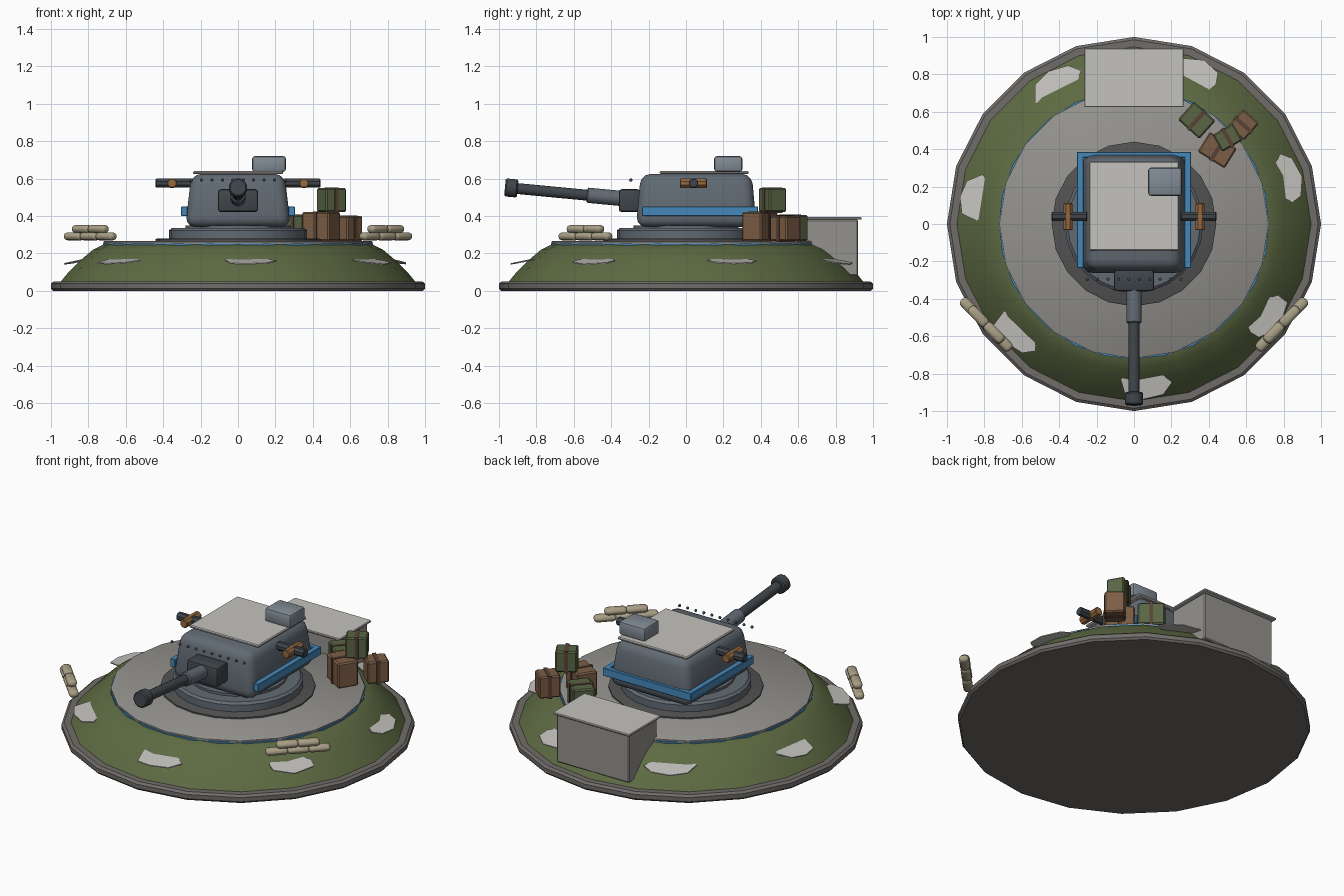
import bpy, bmesh, random
from math import sin, cos, pi, radians, atan2
from mathutils import Vector, Matrix

if "Cube" in bpy.data.objects:
    bpy.data.objects.remove(bpy.data.objects["Cube"])

random.seed(4)

def mat(name, *rgb):
    m = bpy.data.materials.new(name)
    m.diffuse_color = (*rgb, 1)
    m.use_nodes = True
    m.node_tree.nodes["Principled BSDF"].inputs["Base Color"].default_value = m.diffuse_color
    return m

GRASS = mat("grass", 0.11, 0.145, 0.055)
STONE = mat("stone", 0.30, 0.29, 0.27)
EDGE = mat("dark_stone", 0.16, 0.15, 0.14)
PALE = mat("pale_panel", 0.55, 0.54, 0.51)
STEEL = mat("steel", 0.12, 0.145, 0.17)
HATCH = mat("hatch_steel", 0.22, 0.26, 0.30)
DARK = mat("dark_metal", 0.05, 0.06, 0.07)
RING = mat("ring_metal", 0.085, 0.085, 0.085)
BLUE = mat("blue_trim", 0.06, 0.25, 0.50)
BROWN = mat("brown", 0.20, 0.11, 0.06)
OLIVE = mat("olive", 0.10, 0.13, 0.06)
STRAP = mat("strap", 0.10, 0.055, 0.035)
SAND = mat("sandbag", 0.40, 0.35, 0.24)
COPPER = mat("copper", 0.30, 0.14, 0.05)

def finish(bm, name, m, angle=35):
    bmesh.ops.recalc_face_normals(bm, faces=bm.faces)
    me = bpy.data.meshes.new(name)
    bm.to_mesh(me)
    bm.free()
    me.materials.append(m)
    me.polygons.foreach_set("use_smooth", [True] * len(me.polygons))
    me.set_sharp_from_angle(angle=radians(angle))
    ob = bpy.data.objects.new(name, me)
    bpy.context.collection.objects.link(ob)
    return ob

def lathe(name, profile, m, n=20, axis=None, angle=35, turn=0):
    """Closed solid of revolution; profile is (radius, height); axis=(start, end) re-aims it."""
    bm = bmesh.new()
    rings = [[bm.verts.new((r * cos(turn + 2 * pi * i / n), r * sin(turn + 2 * pi * i / n), z))
              for i in range(n)] for r, z in profile]
    for a, b in zip(rings, rings[1:]):
        for i in range(n):
            bm.faces.new((a[i], a[(i + 1) % n], b[(i + 1) % n], b[i]))
    bm.faces.new(rings[0])
    bm.faces.new(rings[-1])
    if axis:
        p, q = Vector(axis[0]), Vector(axis[1])
        rot = (q - p).to_track_quat('Z', 'Y').to_matrix().to_4x4()
        bm.transform(Matrix.Translation(p) @ rot)
    return finish(bm, name, m, angle)

def rod(name, p, q, r, m, n=10):
    L = (Vector(q) - Vector(p)).length
    c = r * 0.15
    return lathe(name, [(r - c, 0), (r, c), (r, L - c), (r - c, L)], m, n, (p, q), turn=pi / n)

def box(name, centre, size, m, bevel=0.0, seg=1, rot=0.0, taper=(1, 1), angle=35):
    bm = bmesh.new()
    bmesh.ops.create_cube(bm, size=1)
    for v in bm.verts:
        top = v.co.z > 0
        v.co = Vector(v.co) * Vector((1, 1, 1)).x
        v.co.x *= size[0] * (taper[0] if top else 1)
        v.co.y *= size[1] * (taper[1] if top else 1)
        v.co.z *= size[2]
    if bevel:
        bmesh.ops.bevel(bm, geom=bm.edges[:], offset=bevel, segments=seg, profile=0.5,
                        affect='EDGES', clamp_overlap=True)
    bm.transform(Matrix.Translation(centre) @ Matrix.Rotation(rot, 4, 'Z'))
    return finish(bm, name, m, angle)

# Emplacement: stone rim, grassy mound, blue trim and concrete deck
lathe("base_rim", [(0.99, 0), (1.0, 0.012), (1.0, 0.038), (0.985, 0.05), (0.9, 0.05)], EDGE)
lathe("earth_mound", [(0.955, 0.04), (0.91, 0.095), (0.84, 0.165), (0.775, 0.22), (0.715, 0.25)],
      GRASS, angle=50)
lathe("deck_trim", [(0.722, 0.238), (0.722, 0.253)], BLUE, 28)
lathe("deck", [(0.71, 0.245), (0.72, 0.25), (0.72, 0.262), (0.712, 0.267)], STONE)

# Stone patches breaking through the mound, seven around
for k in range(7):
    a = radians(16.5 + k * 360 / 7)
    out, side = Vector((cos(a), sin(a), 0)), Vector((-sin(a), cos(a), 0))
    bm = bmesh.new()
    top, low = [], []
    for i in range(7):
        t = 2 * pi * i / 7 + random.uniform(-0.2, 0.2)
        s = random.uniform(0.85, 1.12)
        u, w = 0.085 * s * cos(t), 0.145 * s * sin(t)
        p = out * (0.86 + u) + side * w + Vector((0, 0, 0.162 - 0.2 * u))
        top.append(bm.verts.new(p))
        low.append(bm.verts.new(p - Vector((0, 0, 0.006))))
    bm.faces.new(top)
    bm.faces.new(low)
    for i in range(7):
        j = (i + 1) % 7
        bm.faces.new((top[i], top[j], low[j], low[i]))
    finish(bm, f"stone_patch_{k}", PALE)

# Rear entrance block with lid
box("entrance_block", (0, 0.78, 0.23), (0.50, 0.28, 0.30), STONE, 0.006)
box("entrance_lid", (0, 0.782, 0.387), (0.53, 0.315, 0.014), PALE, 0.004)

# Turret ring
lathe("ring_plate", [(0.44, 0.262), (0.44, 0.276), (0.43, 0.28)], RING)
lathe("turret_ring", [(0.37, 0.275), (0.37, 0.322), (0.355, 0.335), (0.28, 0.335), (0.28, 0.35)],
      STEEL, 24)

# Turret body with blue band on the sides and back
box("turret_body", (0, 0.055, 0.483), (0.565, 0.645, 0.285), STEEL, 0.055, 3, taper=(0.88, 0.92))
for s in (-1, 1):
    box("side_band", (s * 0.288, 0.075, 0.425), (0.034, 0.62, 0.05), BLUE, 0.003)
box("back_band", (0, 0.37, 0.425), (0.61, 0.032, 0.05), BLUE, 0.003)
box("roof_plate", (0, 0.097, 0.632), (0.48, 0.475, 0.016), PALE, 0.005)
box("roof_hatch", (0.166, 0.226, 0.678), (0.18, 0.15, 0.084), HATCH, 0.014, 2)

# Row of bolts ahead of the roof
for i in range(10):
    bm = bmesh.new()
    bmesh.ops.create_uvsphere(bm, u_segments=8, v_segments=5, radius=0.009,
                              matrix=Matrix.Translation((-0.25 + i * 0.0556, -0.295, 0.592)))
    finish(bm, f"bolt_{i}", STEEL)

# Gun: mantlet, sleeve, barrel, muzzle along a slightly raised line
def gun(y):
    return (0, y, 0.495 + (-0.36 - y) * 0.095)
box("mantlet", (0, -0.302, 0.482), (0.215, 0.115, 0.122), DARK, 0.015, 2)
rod("gun_sleeve", gun(-0.33), gun(-0.53), 0.042, STEEL, 12)
rod("gun_barrel", gun(-0.50), gun(-0.92), 0.030, DARK, 12)
rod("gun_muzzle", gun(-0.90), gun(-0.968), 0.050, DARK, 12)

# Side sights: dark tube crossed by a copper tube
for s in (-1, 1):
    rod("side_sight", (s * 0.25, 0.04, 0.575), (s * 0.44, 0.04, 0.575), 0.026, DARK, 8)
    rod("sight_crossbar", (s * 0.353, -0.033, 0.575), (s * 0.353, 0.112, 0.575), 0.027, COPPER, 8)

# Supply crates with a strap round each
for name, x, y, z, sx, sy, h, deg, m in (
        ("olive_crate", 0.335, 0.555, 0.265, 0.155, 0.13, 0.14, -42, OLIVE),
        ("brown_crate", 0.445, 0.395, 0.265, 0.17, 0.125, 0.155, -32, BROWN),
        ("far_brown_crate", 0.585, 0.53, 0.265, 0.125, 0.115, 0.135, 48, BROWN),
        ("top_olive_crate", 0.50, 0.462, 0.42, 0.125, 0.105, 0.13, 30, OLIVE)):
    c = (x, y, z + h / 2)
    box(name, c, (sx, sy, h), m, 0.008, rot=radians(deg))
    box(name + "_strap", c, (0.022, sy + 0.008, h + 0.006), STRAP, rot=radians(deg))

# Sandbag stacks, mirrored left and right: three below, two above
for s in (-1, 1):
    a, b = Vector((s * 0.875, -0.45, 0)), Vector((s * 0.705, -0.625, 0))
    d = a - b
    for count, z, lo in ((3, 0.291, 0.0), (2, 0.330, 0.25)):
        for i in range(count):
            p = b + d * (lo + 0.5 * i) + Vector((0, 0, z))
            box("sandbag", p, (0.13, 0.056, 0.043), SAND, 0.021, 3,
                rot=atan2(d.y, d.x), angle=60)
